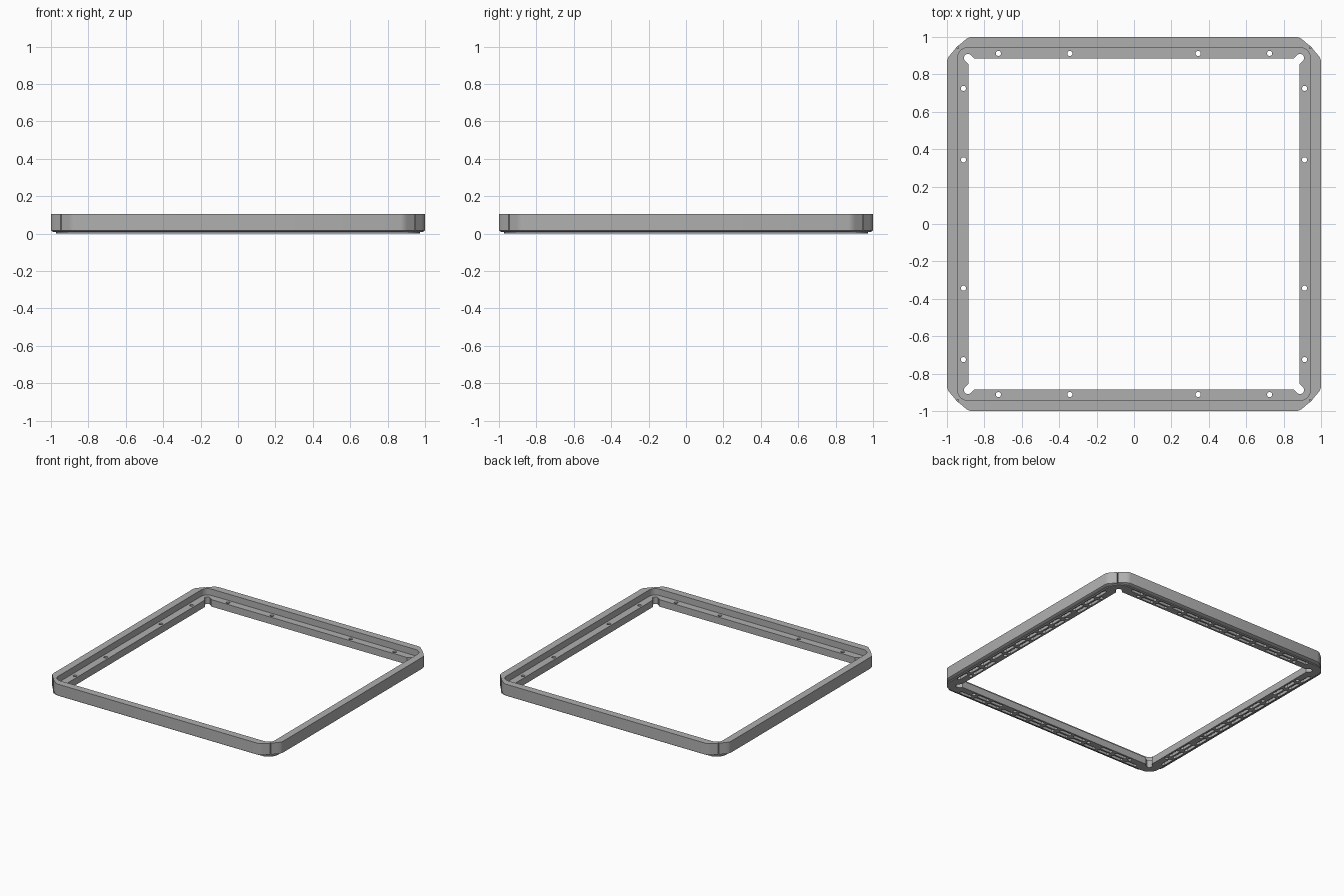
import bpy, bmesh, math
from mathutils import Matrix, Vector

if "Cube" in bpy.data.objects:
    bpy.data.objects.remove(bpy.data.objects["Cube"])

grey = bpy.data.materials.new("mid grey")
grey.use_nodes = True
colour = (0.43, 0.43, 0.43, 1)
grey.diffuse_color = colour
grey.node_tree.nodes["Principled BSDF"].inputs["Base Color"].default_value = colour


def outer_corner(s):
    """Rounded rail end meeting a small seam groove on the diagonal; s insets it."""
    half = [(1, .87), (.995, .889), (.982, .905), (.949, .944), (.938, .938)]
    return [(x - s, y - s) for x, y in half]


def round_corner(a, r):
    """Half of a rounded corner, up to the diagonal."""
    return [(a - r + r * math.cos(t * math.pi / 16), a - r + r * math.sin(t * math.pi / 16))
            for t in range(5)]


def slot_corner(a):
    """Half of an inner corner with a round-ended diagonal relief slot."""
    w, tip = .022, .888
    pts = [(a, a - w * math.sqrt(2))]
    for deg in (-90, -60, -30, 0):
        ang = math.radians(45 + deg)
        pts.append((tip + w * math.cos(ang), tip + w * math.sin(ang)))
    return pts


def full_ring(half):
    """Mirror the half corner across its diagonal and turn it round four sides."""
    corner = half + [(y, x) for x, y in reversed(half[:-1])]
    ring = []
    for k in range(4):
        rot = Matrix.Rotation(k * math.pi / 2, 2)
        ring += [rot @ Vector(p) for p in corner]
    return ring


def mesh_object(name, bm):
    bmesh.ops.recalc_face_normals(bm, faces=bm.faces)
    me = bpy.data.meshes.new(name)
    bm.to_mesh(me)
    bm.free()
    ob = bpy.data.objects.new(name, me)
    bpy.context.collection.objects.link(ob)
    me.materials.append(grey)
    return ob


# Frame: closed L-shaped section swept round the square
section = [
    (outer_corner(.012), .008), (outer_corner(0), .016), (outer_corner(0), .105),
    (round_corner(.943, .055), .105), (round_corner(.943, .055), .055),
    (slot_corner(.885), .055), (slot_corner(.885), 0), (round_corner(.972, .085), 0),
    (round_corner(.972, .085), .008),
]
bm = bmesh.new()
rings = [[bm.verts.new((p.x, p.y, z)) for p in full_ring(half)] for half, z in section]
for ra, rb in zip(rings, rings[1:] + rings[:1]):
    n = len(ra)
    for i in range(n):
        j = (i + 1) % n
        bm.faces.new((ra[i], ra[j], rb[j], rb[i]))
frame = mesh_object("tray_frame", bm)


def prism(bm, outline, z0, z1, turn):
    """Vertical prism, turned round to one of the four sides."""
    rot = Matrix.Rotation(turn * math.pi / 2, 3, 'Z')
    low = [bm.verts.new(rot @ Vector((x, y, z0))) for x, y in outline]
    top = [bm.verts.new(rot @ Vector((x, y, z1))) for x, y in outline]
    bm.faces.new(low)
    bm.faces.new(top)
    for i in range(len(low)):
        j = (i + 1) % len(low)
        bm.faces.new((low[i], low[j], top[j], top[i]))


def pocket(x, y, length, width):
    """Long hexagon outline along x."""
    h, w = length / 2, width / 2
    return [(x - h, y), (x - h + w, y - w), (x + h - w, y - w),
            (x + h, y), (x + h - w, y + w), (x - h + w, y + w)]


def circle(x, y, r, n=16):
    return [(x + r * math.cos(2 * math.pi * i / n), y + r * math.sin(2 * math.pi * i / n))
            for i in range(n)]


# Cutters: underside pockets between ribs, and screw holes
holes = (-.725, -.343, .343, .725)
pocket_cut, hole_cut = bmesh.new(), bmesh.new()
for side in range(4):
    for i in range(13):
        x = (i - 6) * .128
        prism(pocket_cut, pocket(x, .951, .108, .026), -.02, .022, side)
        if min(abs(x - h) for h in holes) > .07:
            prism(pocket_cut, pocket(x, .912, .108, .026), -.02, .022, side)
    for x in holes:
        prism(hole_cut, circle(x, .912, .014), -.05, .2, side)

for name, cut in (("pocket_cutter", pocket_cut), ("hole_cutter", hole_cut)):
    cutter = mesh_object(name, cut)
    cutter.hide_render = True
    mod = frame.modifiers.new(name, 'BOOLEAN')
    mod.object = cutter
    mod.solver = 'EXACT'
    bpy.context.view_layer.objects.active = frame
    bpy.ops.object.modifier_apply(modifier=name)
    bpy.data.objects.remove(cutter)

bpy.ops.object.select_all(action='DESELECT')
frame.select_set(True)
bpy.context.view_layer.objects.active = frame
bpy.ops.object.shade_smooth_by_angle(angle=math.radians(30))
